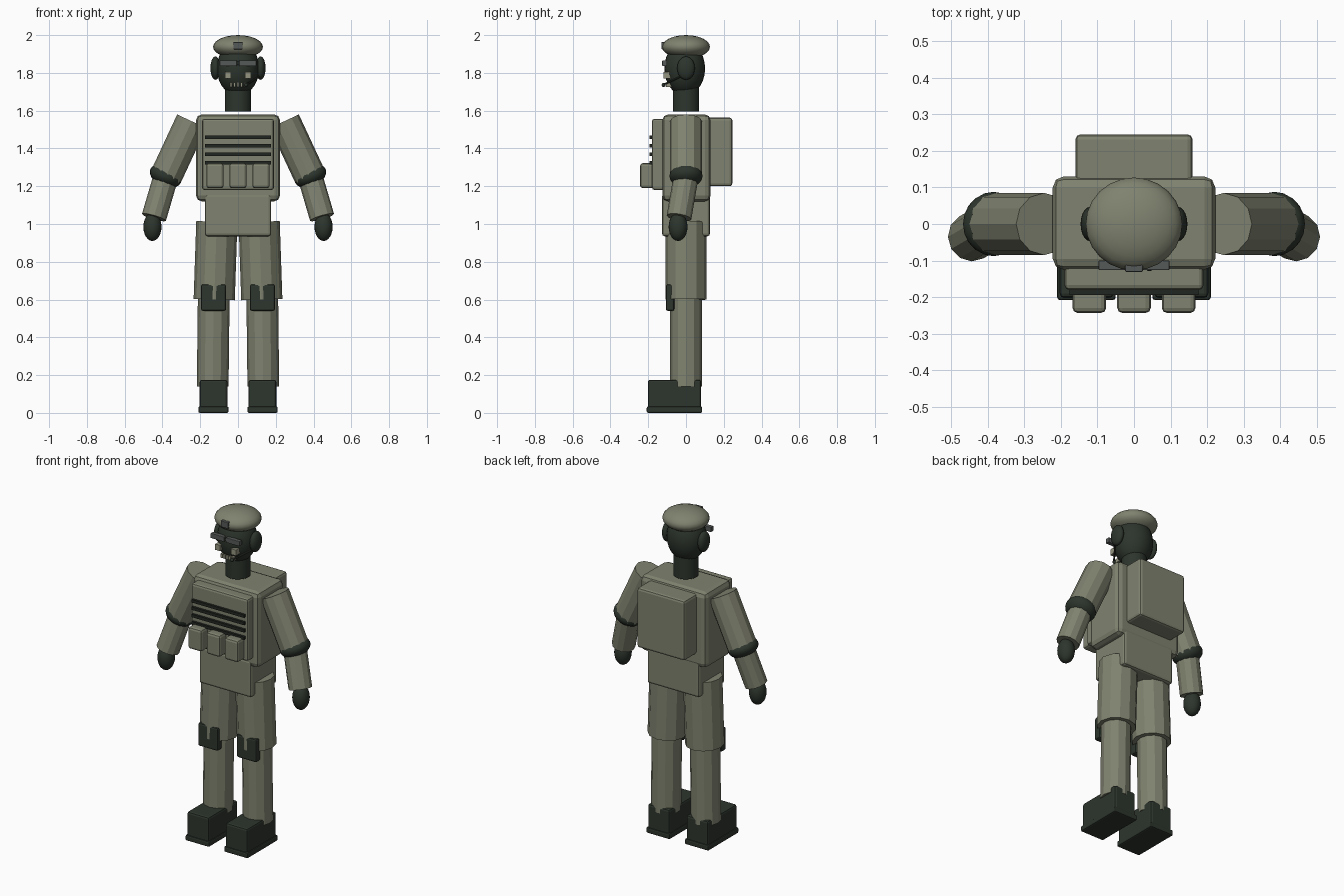
import bpy, bmesh, math
from mathutils import Vector, Matrix

if "Cube" in bpy.data.objects:
    bpy.data.objects.remove(bpy.data.objects["Cube"])


def material(name, rgb):
    m = bpy.data.materials.new(name)
    m.diffuse_color = (*rgb, 1)
    m.use_nodes = True
    m.node_tree.nodes["Principled BSDF"].inputs["Base Color"].default_value = m.diffuse_color
    return m


OLIVE = material("olive cloth", (0.215, 0.225, 0.16))
DARK = material("dark green black", (0.026, 0.035, 0.026))
GREY = material("slate grey", (0.09, 0.10, 0.095))
PALE = material("pale olive", (0.30, 0.30, 0.22))
BLACK = material("strap black", (0.015, 0.019, 0.015))


def finish(name, bm, mat, smooth=None):
    bmesh.ops.recalc_face_normals(bm, faces=bm.faces)
    me = bpy.data.meshes.new(name)
    bm.to_mesh(me)
    bm.free()
    me.materials.append(mat)
    if smooth:
        me.shade_smooth()
        me.set_sharp_from_angle(angle=math.radians(smooth))
    ob = bpy.data.objects.new(name, me)
    bpy.context.collection.objects.link(ob)
    return ob


def box(name, lo, hi, mat, bevel=0.0, segments=2):
    """Box between two corners with rounded edges."""
    lo, hi = Vector(lo), Vector(hi)
    bm = bmesh.new()
    bmesh.ops.create_cube(bm, size=1)
    bmesh.ops.scale(bm, vec=hi - lo, verts=bm.verts)
    bmesh.ops.translate(bm, vec=(lo + hi) / 2, verts=bm.verts)
    if bevel:
        bmesh.ops.bevel(bm, geom=bm.edges[:], offset=bevel, segments=segments,
                        profile=0.5, affect='EDGES')
    return finish(name, bm, mat)


def tube(name, a, b, r, mat, sides=12, smooth=None):
    """Cylinder from a up to b."""
    a, b = Vector(a), Vector(b)
    d = b - a
    bm = bmesh.new()
    bmesh.ops.create_cone(bm, cap_ends=True, segments=sides, radius1=r,
                          radius2=r, depth=d.length)
    rot = Vector((0, 0, 1)).rotation_difference(d).to_matrix().to_4x4()
    bm.transform(Matrix.Translation((a + b) / 2) @ rot)
    return finish(name, bm, mat, smooth)


def ball(name, c, radii, mat, axis=(0, 0, 1), seg=20, rings=12):
    """Ellipsoid whose third radius lies along the axis."""
    bm = bmesh.new()
    bmesh.ops.create_uvsphere(bm, u_segments=seg, v_segments=rings, radius=1)
    rot = Vector((0, 0, 1)).rotation_difference(Vector(axis)).to_matrix().to_4x4()
    bm.transform(Matrix.Translation(c) @ rot @ Matrix.Diagonal((*radii, 1)))
    return finish(name, bm, mat, 40)


# Body core and carried gear
box("pelvis", (-.175, -.127, .935), (.175, .127, 1.16), OLIVE, .014)
box("torso", (-.222, -.125, 1.12), (.222, .13, 1.58), OLIVE, .03)
box("chest_plate", (-.19, -.18, 1.18), (.19, -.10, 1.557), OLIVE, .013)
box("backpack", (-.16, .10, 1.2), (.16, .245, 1.563), OLIVE, .014)
for i in range(4):
    z = 1.325 + i * .0445
    box(f"webbing_strap_{i}", (-.176, -.194, z - .009), (.176, -.175, z + .009), BLACK)
for i, x in enumerate((-.122, 0, .122)):
    box(f"pouch_{i}", (x - .046, -.243, 1.19), (x + .046, -.17, 1.322), OLIVE, .014)

# Limbs, one set per side
for s, side in ((-1, "right"), (1, "left")):
    def box_x(name, x0, x1, y0, y1, z0, z1, mat, bevel):
        xs = sorted((s * x0, s * x1))
        box(f"{side}_{name}", (xs[0], y0, z0), (xs[1], y1, z1), mat, bevel)

    # Legs
    box_x("boot", .056, .203, -.202, .08, .01, .175, DARK, .012)
    box_x("sole", .05, .21, -.208, .086, 0, .034, DARK, .008)
    tube(f"{side}_shin", (s * .134, 0, .14), (s * .128, 0, .66), .084, OLIVE)
    tube(f"{side}_thigh", (s * .126, 0, .6), (s * .112, 0, 1.012), .109, OLIVE)
    box_x("knee_pad", .063, .196, -.1065, -.062, .54, .68, DARK, .01)

    # Arms
    shoulder = Vector((s * .245, 0, 1.544))
    elbow = Vector((s * .382, 0, 1.25))
    wrist = Vector((s * .445, -.037, 1.035))
    tube(f"{side}_upper_arm", elbow, shoulder, .085, OLIVE)
    ball(f"{side}_elbow_pad", elbow + Vector((s * .002, 0, .004)), (.088, .088, .055),
         DARK, shoulder - elbow)
    tube(f"{side}_forearm", wrist, elbow, .066, OLIVE)
    ball(f"{side}_hand", (s * .453, -.042, .985), (.048, .05, .075), DARK)

    # Ear cups, lenses and cheek filters
    ball(f"{side}_ear_cup", (s * .12, 0, 1.825), (.026, .047, .062), DARK)
    box_x("lens", .006, .097, -.126, -.1, 1.836, 1.866, GREY, .003)
    box_x("cheek_filter", .036, .07, -.12, -.07, 1.77, 1.805, PALE, 0)

# Head and headwear
tube("neck", (0, 0, 1.595), (0, 0, 1.73), .07, DARK, 20, 40)
ball("head", (0, -.007, 1.823), (.112, .108, .143), DARK, seg=24, rings=14)
ball("beret", (0, 0, 1.938), (.132, .127, .062), OLIVE, seg=24, rings=12)
box("beret_badge", (-.024, -.131, 1.925), (.024, -.1, 1.963), GREY, .003)
box("lens_bridge", (-.01, -.122, 1.843), (.01, -.1, 1.859), DARK)

# Mouth grille and microphone boom
for i in range(5):
    x = (i - 2) * .0185
    box(f"mouth_bar_{i}", (x - .0065, -.106, 1.724), (x + .0065, -.07, 1.748), PALE)
tube("mic_boom", (.045, -.118, 1.738), (.118, -.02, 1.785), .005, DARK, 8)
ball("mic_tip", (.042, -.118, 1.736), (.011, .011, .011), DARK, seg=12, rings=8)
